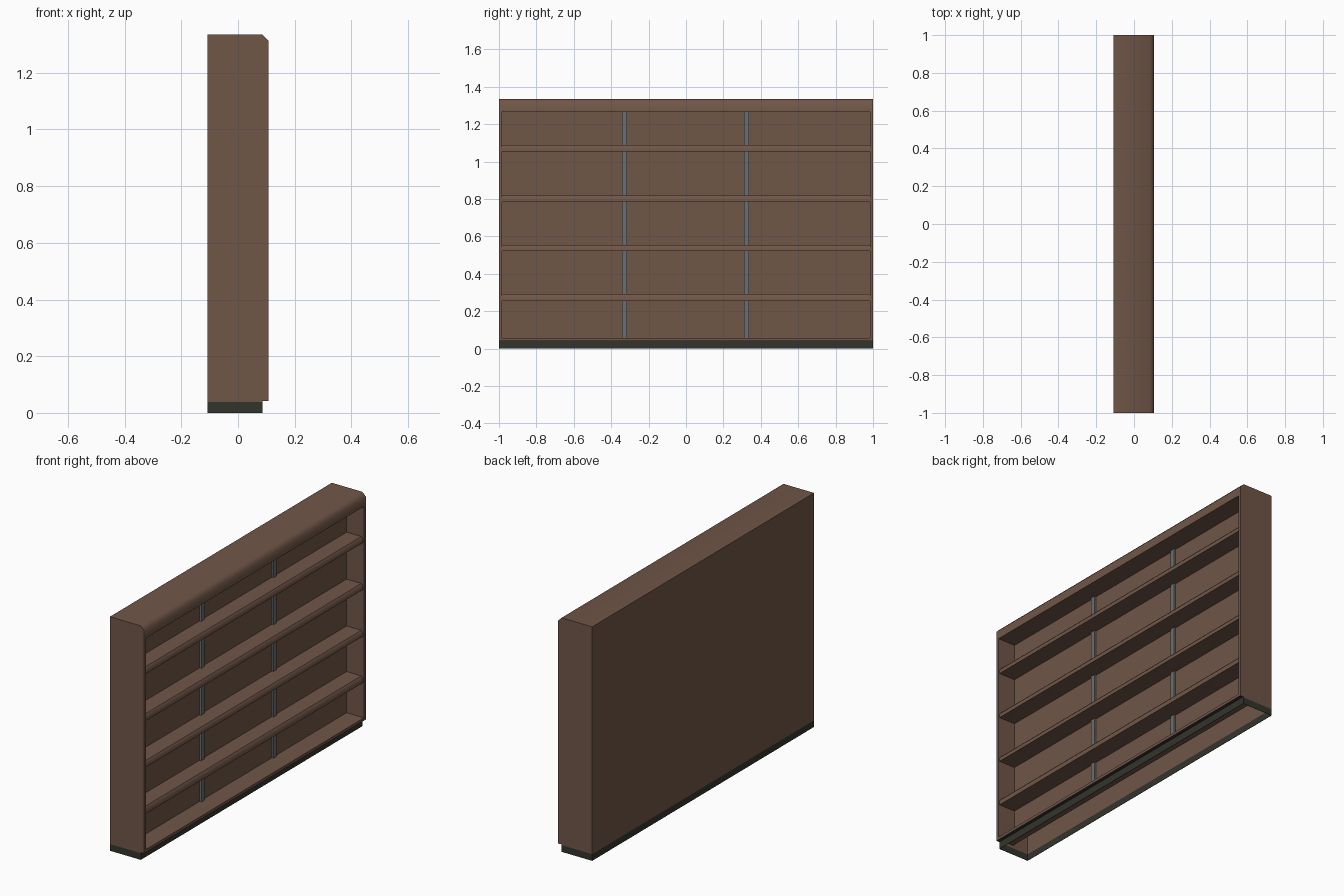
import bpy, bmesh, math

if "Cube" in bpy.data.objects:
    bpy.data.objects.remove(bpy.data.objects["Cube"])

def material(name, rgb):
    m = bpy.data.materials.new(name)
    m.diffuse_color = (*rgb, 1)
    m.use_nodes = True
    m.node_tree.nodes["Principled BSDF"].inputs["Base Color"].default_value = m.diffuse_color
    return m

BROWN = material("brown_wood", (0.162, 0.093, 0.064))
DARK = material("dark_plinth", (0.034, 0.034, 0.026))
GREY = material("grey_metal", (0.145, 0.155, 0.16))

def prism(name, profile, y0, y1, mat, smooth=False):
    """Extrude an (x, z) profile along y."""
    bm = bmesh.new()
    face = bm.faces.new([bm.verts.new((x, y0, z)) for x, z in profile])
    ext = bmesh.ops.extrude_face_region(bm, geom=[face])
    bmesh.ops.translate(bm, vec=(0, y1 - y0, 0),
                        verts=[g for g in ext["geom"] if isinstance(g, bmesh.types.BMVert)])
    bmesh.ops.recalc_face_normals(bm, faces=bm.faces)
    me = bpy.data.meshes.new(name)
    bm.to_mesh(me)
    bm.free()
    ob = bpy.data.objects.new(name, me)
    bpy.context.collection.objects.link(ob)
    me.materials.append(mat)
    if smooth:
        smooth_by_angle(ob)
    return ob

def smooth_by_angle(ob):
    bpy.ops.object.select_all(action='DESELECT')
    bpy.context.view_layer.objects.active = ob
    ob.select_set(True)
    bpy.ops.object.shade_smooth_by_angle(angle=math.radians(50))

def rect(x0, x1, z0, z1):
    return [(x0, z0), (x1, z0), (x1, z1), (x0, z1)]

# Carcass: one profile with toe kick and eased top front edge
XB, XF = -0.108, 0.107
XI = -0.003            # face of the inner back panel
SIDE = 0.983           # inner face of the side panels
carcass = prism("bookcase_carcass",
                [(XB, 0), (0.087, 0), (0.087, 0.042), (XF, 0.042),
                 (XF, 1.313), (0.085, 1.335), (XB, 1.335)], -1, 1, BROWN)

# Hollow out the shelf space, the open underside and the void behind the inner back
for name, prof, half in (
        ("shelf_space_cutter", rect(XI, 0.3, 0.058, 1.264), SIDE),
        ("hollow_cutter", [(XB + 0.002, -0.2), (0.085, -0.2), (0.085, 0.055),
                           (XI - 0.003, 0.055), (XI - 0.003, 1.332),
                           (XB + 0.002, 1.332)], 0.998)):
    cutter = prism(name, prof, -half, half, BROWN)
    cutter.hide_render = True
    mod = carcass.modifiers.new(name, 'BOOLEAN')
    mod.operation = 'DIFFERENCE'
    mod.solver = 'EXACT'
    mod.object = cutter
    bpy.context.view_layer.objects.active = carcass
    bpy.ops.object.modifier_apply(modifier=name)
    bpy.data.objects.remove(cutter)

# Dark band along the plinth
me = carcass.data
me.materials.clear()
me.materials.append(BROWN)
me.materials.append(DARK)
bm = bmesh.new()
bm.from_mesh(me)
bmesh.ops.bisect_plane(bm, geom=bm.verts[:] + bm.edges[:] + bm.faces[:],
                       plane_co=(0, 0, 0.038), plane_no=(0, 0, 1))
for f in bm.faces:
    f.material_index = 1 if f.calc_center_median().z < 0.0425 else 0
bm.to_mesh(me)
bm.free()
smooth_by_angle(carcass)

# Shelves with eased front edges
for i, (z0, z1) in enumerate(((0.256, 0.293), (0.521, 0.553), (0.787, 0.82), (1.055, 1.088))):
    prism(f"shelf_{i + 1}",
          [(XI, z0), (0.1, z0), (0.1, z1 - 0.012), (0.09, z1), (XI, z1)],
          -SIDE, SIDE, BROWN, smooth=True)

# Metal uprights on the back panel
for side, y in (("left", -0.329), ("right", 0.324)):
    prism(f"{side}_upright", rect(XI, XI + 0.011, 0.058, 1.264), y - 0.0135, y + 0.0135, GREY)
